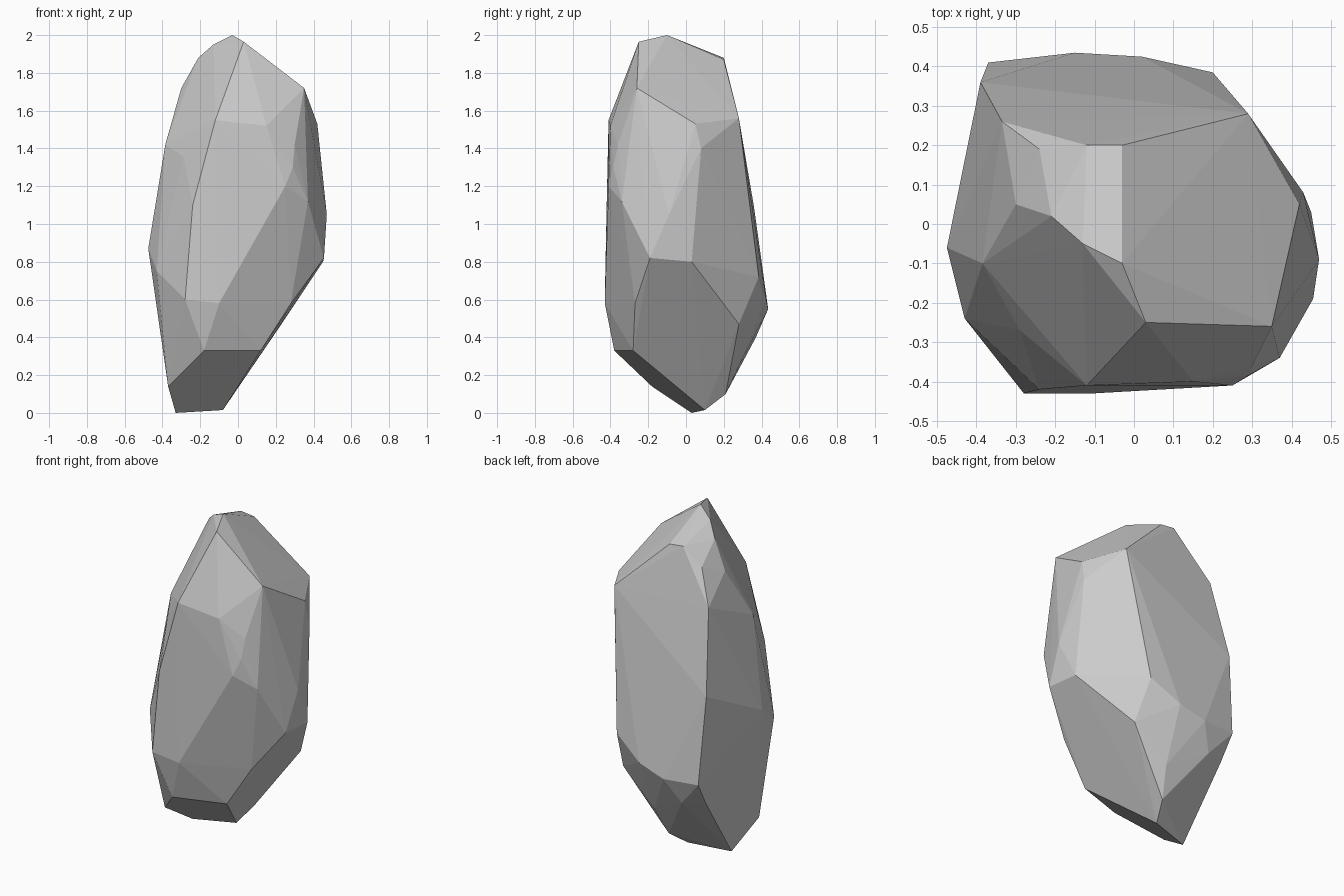
import bpy, bmesh

# Corners of the cut stone, grouped by height band
base = [(-.33, .03, 0), (-.08, .10, .015), (-.03, .21, .1), (-.37, -.18, .14), (.01, .29, .27),
        (-.18, -.38, .33), (.12, -.28, .33), (-.23, .37, .40), (-.36, .32, .41)]
lower = [(.23, .28, .47), (-.37, .41, .56), (-.15, .435, .55), (.02, .425, .6), (-.28, -.43, .6),
         (-.1, -.43, .58), (.28, -.27, .58), (-.43, -.24, .75), (.2, .385, .72)]
middle = [(.45, .03, .8), (.455, -.19, .82), (-.475, -.06, .87), (-.39, .36, 1.09),
          (.47, -.09, 1.05), (.25, -.41, 1.2), (.29, -.385, 1.3), (-.24, -.42, 1.1), (.37, -.34, 1.12)]
upper = [(.43, .08, 1.4), (.30, -.36, 1.42), (-.385, -.10, 1.42), (-.29, -.27, 1.36),
         (-.12, -.41, 1.55), (.15, -.40, 1.52), (.42, .05, 1.53), (.29, .28, 1.56), (-.335, .26, 1.58)]
crown = [(.35, -.26, 1.72), (-.30, .05, 1.72), (-.24, .19, 1.78), (-.12, .20, 1.88), (-.03, .20, 1.87),
         (.03, -.25, 1.965), (-.21, .02, 1.88), (-.13, -.05, 1.95), (-.03, -.10, 2.0)]

# Wrap the corners in flat faces
bm = bmesh.new()
for p in base + lower + middle + upper + crown:
    bm.verts.new(p)
hull = bmesh.ops.convex_hull(bm, input=bm.verts)
spare = {v for v in hull["geom_interior"] + hull["geom_unused"] if isinstance(v, bmesh.types.BMVert)}
bmesh.ops.delete(bm, geom=list(spare), context='VERTS')
bmesh.ops.recalc_face_normals(bm, faces=bm.faces)

# Stone object, flat shaded
mesh = bpy.data.meshes.new("rock")
bm.to_mesh(mesh)
bm.free()
rock = bpy.data.objects.new("rock", mesh)
bpy.context.collection.objects.link(rock)
